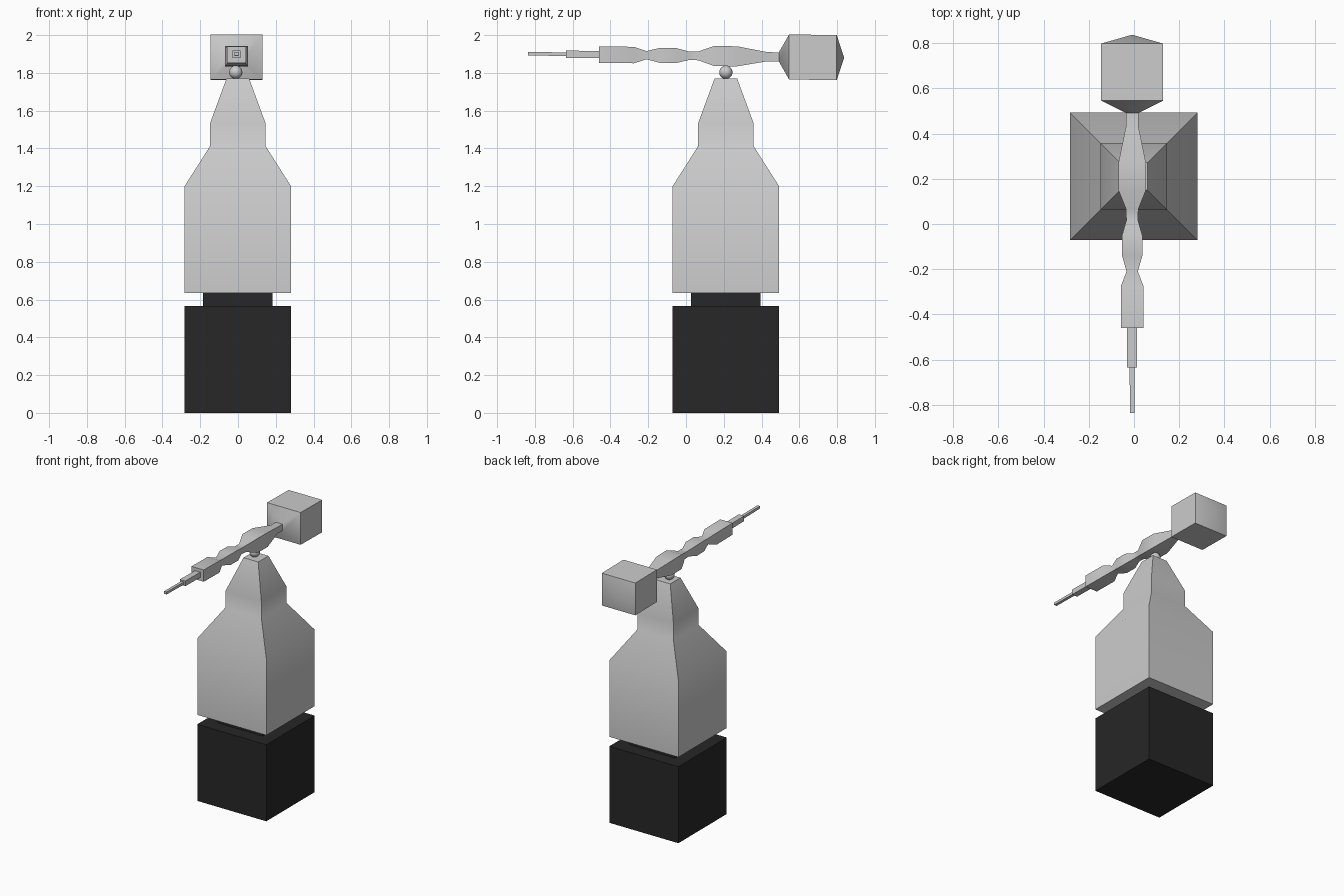
import bpy, bmesh, math

if "Cube" in bpy.data.objects:
    bpy.data.objects.remove(bpy.data.objects["Cube"])

CX, CY = -0.001, 0.211   # axis of the pedestal
AX = -0.008              # axis of the hammer


def finish(name, bm, material=None):
    bmesh.ops.recalc_face_normals(bm, faces=bm.faces)
    me = bpy.data.meshes.new(name)
    bm.to_mesh(me)
    bm.free()
    ob = bpy.data.objects.new(name, me)
    bpy.context.collection.objects.link(ob)
    if material:
        me.materials.append(material)
    bpy.ops.object.select_all(action='DESELECT')
    ob.select_set(True)
    bpy.context.view_layer.objects.active = ob
    bpy.ops.object.shade_smooth_by_angle(angle=math.radians(40))
    return ob


def loft(name, sections, place, material=None):
    """Skin a rectangular cross-section along (position, half width) pairs."""
    bm = bmesh.new()
    rings = []
    for pos, half in sections:
        rings.append([bm.verts.new(place(pos, half * u, half * v))
                      for u, v in ((-1, -1), (1, -1), (1, 1), (-1, 1))])
    for a, b in zip(rings, rings[1:]):
        for i in range(4):
            j = (i + 1) % 4
            bm.faces.new((a[i], a[j], b[j], b[i]))
    bm.faces.new(rings[0])
    bm.faces.new(rings[-1])
    bmesh.ops.remove_doubles(bm, verts=bm.verts, dist=0.002)
    return finish(name, bm, material)


def upright(p, u, v):
    return (CX + u, CY + v, p)


def lengthwise(p, u, v):
    # slightly flattened section on a barely tilted axis
    return (AX + u, p, 1.891 - 0.0125 * p + 0.87 * v)


black = bpy.data.materials.new("black")
black.diffuse_color = (0.02, 0.02, 0.02, 1)
black.use_nodes = True
black.node_tree.nodes["Principled BSDF"].inputs["Base Color"].default_value = black.diffuse_color

# Black plinth with its narrower neck
loft("plinth", [(0, 0.282), (0.565, 0.282)], upright, black)
loft("plinth_neck", [(0.565, 0.184), (0.636, 0.184)], upright, black)

# Tapered pedestal
loft("pedestal", [(0.635, 0.282), (1.2, 0.282), (1.412, 0.147),
                  (1.533, 0.147), (1.77, 0.06)], upright)

# Ball the hammer rests on
bm = bmesh.new()
bmesh.ops.create_uvsphere(bm, u_segments=32, v_segments=16, radius=0.035)
bmesh.ops.translate(bm, verts=bm.verts, vec=(-0.012, CY, 1.803))
finish("pivot_ball", bm)

# Block head with a sloped front and a shallow pointed back
loft("head", [(0.492, 0.029), (0.546, 0.137), (0.798, 0.137), (0.837, 0.0005)],
     lengthwise)

# Turned handle: two swellings, then the grip
loft("handle", [(0.495, 0.027), (0.43, 0.028), (0.27, 0.061), (0.15, 0.061),
                (0.065, 0.027), (0.015, 0.026), (-0.05, 0.045), (-0.14, 0.045),
                (-0.21, 0.025), (-0.275, 0.05), (-0.46, 0.05)], lengthwise)

# Stepped rod ending
loft("rod", [(-0.455, 0.022), (-0.635, 0.022)], lengthwise)
loft("rod_tip", [(-0.63, 0.011), (-0.836, 0.0105)], lengthwise)
